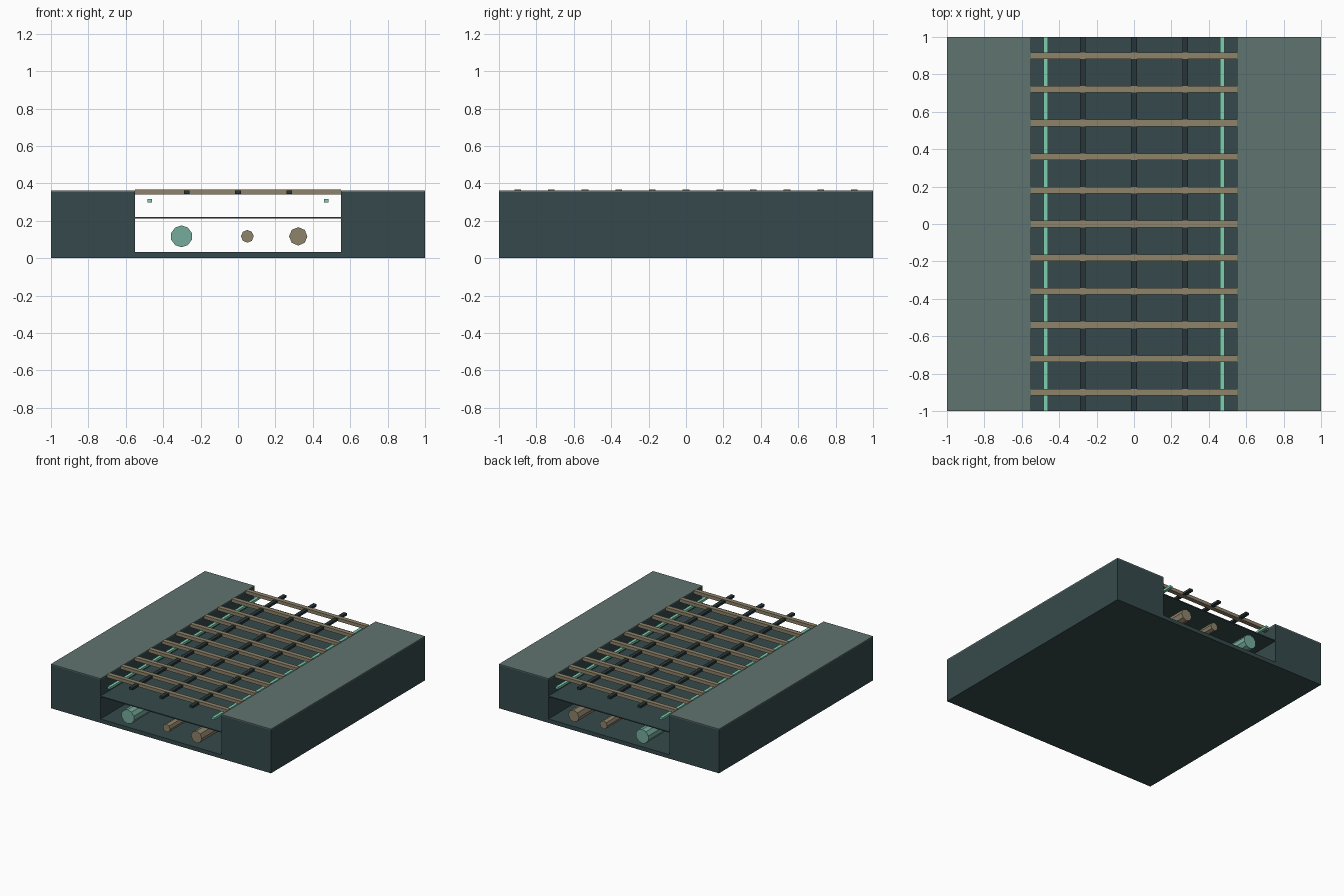
import bpy
import math

old = bpy.data.objects.get("Cube")
if old:
    bpy.data.objects.remove(old, do_unlink=True)


def srgb(c):
    c /= 255
    return c / 12.92 if c < 0.04045 else ((c + 0.055) / 1.055) ** 2.4


def material(name, r, g, b):
    m = bpy.data.materials.new(name)
    m.use_nodes = True
    col = (srgb(r), srgb(g), srgb(b), 1)
    m.diffuse_color = col
    m.node_tree.nodes["Principled BSDF"].inputs["Base Color"].default_value = col
    return m


slate = material("dark slate", 54, 74, 76)
stone = material("grey stone", 96, 115, 112)
iron = material("dark iron", 40, 53, 55)
bronze = material("dull bronze", 142, 131, 107)
mint = material("glowing mint", 125, 208, 176)
teal = material("pale teal", 118, 172, 156)


def box(name, x, y, z, mat):
    """Box from (low, high) ranges on each axis."""
    bpy.ops.mesh.primitive_cube_add(size=1, location=[sum(r) / 2 for r in (x, y, z)])
    ob = bpy.context.object
    ob.name = name
    ob.scale = [r[1] - r[0] for r in (x, y, z)]
    ob.data.materials.append(mat)
    return ob


def pipe(name, x, radius, mat):
    bpy.ops.mesh.primitive_cylinder_add(vertices=10 if radius > 0.05 else 8, radius=radius, depth=2,
                                        location=(x, 0, 0.117), rotation=(math.pi / 2, 0, 0))
    ob = bpy.context.object
    ob.name = name
    ob.data.materials.append(mat)


LENGTH = (-1, 1)

# Trench floor and the shelf above the pipes
box("trench_floor", (-0.55, 0.55), LENGTH, (0, 0.032), slate)
box("trench_shelf", (-0.55, 0.55), LENGTH, (0.213, 0.221), slate)

# Side blocks with paving caps, and light strips along the walls
for side, s in (("left", 1), ("right", -1)):
    across = sorted((0.55 * s, s))
    box(side + "_block", across, LENGTH, (0, 0.355), slate)
    box(side + "_cap", across, LENGTH, (0.355, 0.363), stone)
    box(side + "_light_strip", (0.472 * s - 0.012, 0.472 * s + 0.012), LENGTH, (0.299, 0.317), mint)

# Grate: long bars running through cross slats
for i, x in enumerate((-0.275, 0, 0.275)):
    box(f"grate_bar_{i + 1}", (x - 0.015, x + 0.015), LENGTH, (0.344, 0.363), iron)
for i in range(11):
    y = (i - 5) * 0.18
    box(f"grate_slat_{i + 1}", (-0.55, 0.55), (y - 0.018, y + 0.018), (0.341, 0.368), bronze)

# Pipes under the shelf
pipe("large_pipe", -0.302, 0.058, teal)
pipe("small_pipe", 0.05, 0.034, bronze)
pipe("medium_pipe", 0.322, 0.049, bronze)
